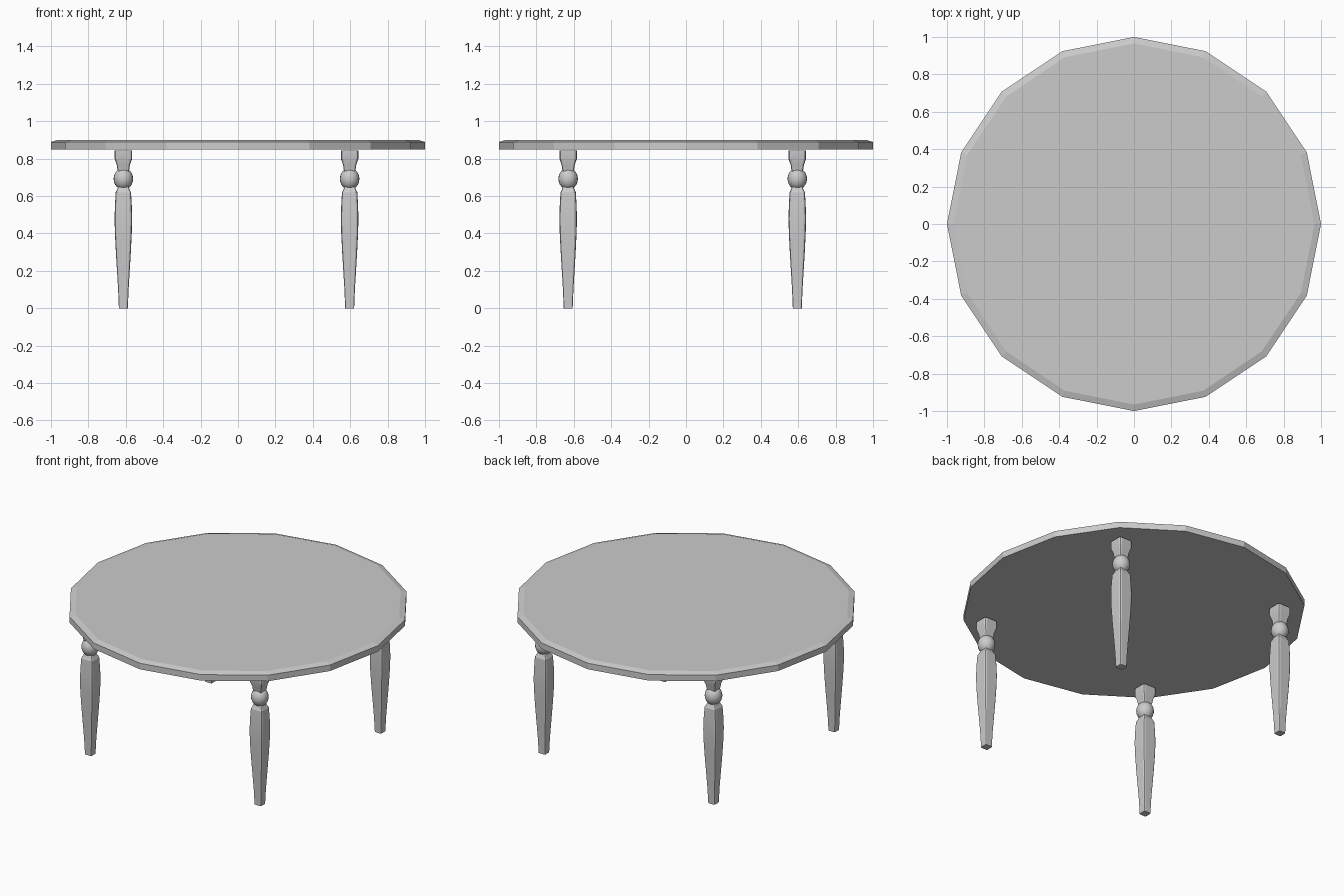
import bpy, bmesh, math

if "Cube" in bpy.data.objects:
    bpy.data.objects.remove(bpy.data.objects["Cube"])


def mesh_object(name, rings):
    """Loft closed rings of points, capped at both ends."""
    bm = bmesh.new()
    loops = [[bm.verts.new(p) for p in ring] for ring in rings]
    n = len(loops[0])
    for a, b in zip(loops, loops[1:]):
        for i in range(n):
            j = (i + 1) % n
            bm.faces.new((a[i], a[j], b[j], b[i]))
    bm.faces.new(loops[0][::-1])
    bm.faces.new(loops[-1])
    bmesh.ops.recalc_face_normals(bm, faces=bm.faces)
    me = bpy.data.meshes.new(name)
    bm.to_mesh(me)
    bm.free()
    ob = bpy.data.objects.new(name, me)
    bpy.context.collection.objects.link(ob)
    return ob


def circle(r, z, n=16):
    return [(r * math.cos(2 * math.pi * i / n), r * math.sin(2 * math.pi * i / n), z)
            for i in range(n)]


def soft_square(h, z, cx, cy):
    """Square section with rounded corners."""
    c = h * 0.27
    d = h - 0.3 * c
    corner = [(h, h - c), (d, d), (h - c, h)]
    pts = []
    for k in range(4):
        for x, y in corner:
            for _ in range(k):
                x, y = -y, x
            pts.append((cx + x, cy + y, z))
    return pts


def smooth(ob, angle):
    bpy.ops.object.select_all(action='DESELECT')
    ob.select_set(True)
    bpy.context.view_layer.objects.active = ob
    bpy.ops.object.shade_smooth_by_angle(angle=math.radians(angle))


# Sixteen-sided top with a slightly eased upper edge
mesh_object("table_top", [circle(1.0, 0.85), circle(1.0, 0.889), circle(0.965, 0.90)])

# Leg profiles: (height, half width)
shaft = [(0, 0.024), (0.1, 0.028), (0.2, 0.034), (0.3, 0.040), (0.4, 0.045),
         (0.48, 0.047), (0.55, 0.045), (0.62, 0.041), (0.635, 0.033), (0.65, 0.028)]
block = [(0.73, 0.028), (0.743, 0.032), (0.765, 0.035), (0.797, 0.046), (0.843, 0.046)]

for side, x in (("left", -0.613), ("right", 0.597)):
    for end, y in (("front", -0.63), ("back", 0.595)):
        tag = f"{end}_{side}_leg"
        # Tapered shaft and top block
        for part, profile in (("shaft", shaft), ("block", block)):
            ob = mesh_object(f"{tag}_{part}", [soft_square(h, z, x, y) for z, h in profile])
            smooth(ob, 20)
        # Turned bead
        bpy.ops.mesh.primitive_uv_sphere_add(segments=20, ring_count=12, radius=0.052,
                                             location=(x, y, 0.692))
        bead = bpy.context.object
        bead.name = f"{tag}_bead"
        bead.scale.z = 1.12
        smooth(bead, 40)
